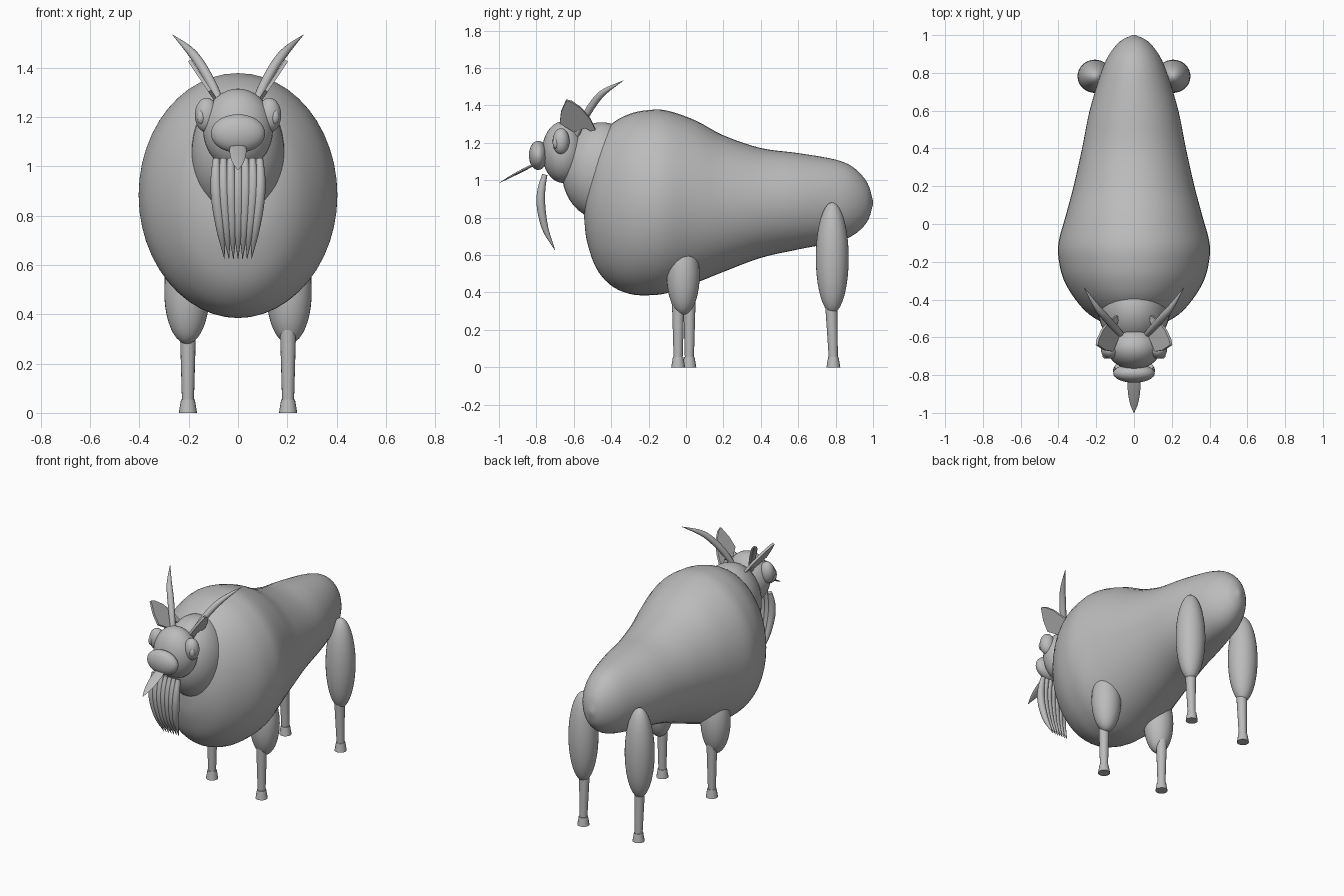
import bpy, bmesh, math
from mathutils import Vector, Matrix

cube = bpy.data.objects.get("Cube")
if cube:
    bpy.data.objects.remove(cube, do_unlink=True)

grey = bpy.data.materials.new("plain grey")
grey.use_nodes = True
grey.diffuse_color = (0.5, 0.5, 0.5, 1)
grey.node_tree.nodes["Principled BSDF"].inputs["Base Color"].default_value = (0.5, 0.5, 0.5, 1)


def finish(name, bm, angle=40):
    bmesh.ops.recalc_face_normals(bm, faces=bm.faces)
    mesh = bpy.data.meshes.new(name)
    bm.to_mesh(mesh)
    bm.free()
    mesh.materials.append(grey)
    ob = bpy.data.objects.new(name, mesh)
    bpy.context.collection.objects.link(ob)
    bpy.ops.object.select_all(action='DESELECT')
    ob.select_set(True)
    bpy.context.view_layer.objects.active = ob
    bpy.ops.object.shade_smooth_by_angle(angle=math.radians(angle))
    return ob


def ellipsoid(name, centre, radii, rot=None):
    bm = bmesh.new()
    m = Matrix.LocRotScale(Vector(centre), rot, Vector(radii))
    bmesh.ops.create_uvsphere(bm, u_segments=32, v_segments=20, radius=1, matrix=m)
    return finish(name, bm)


def smooth_path(points, steps=6):
    """Catmull-Rom samples through points of any dimension."""
    p = [Vector(q) for q in points]
    p = [2 * p[0] - p[1]] + p + [2 * p[-1] - p[-2]]
    out = []
    for a, b, c, d in zip(p, p[1:], p[2:], p[3:]):
        for i in range(steps):
            t = i / steps
            out.append(0.5 * (2 * b + (c - a) * t + (2 * a - 5 * b + 4 * c - d) * t**2
                              + (3 * b - a - 3 * c + d) * t**3))
    return out + [p[-2]]


def loft(name, rings, angle=40):
    bm = bmesh.new()
    loops = [[bm.verts.new(v) for v in ring] for ring in rings]
    n = len(loops[0])
    for a, b in zip(loops, loops[1:]):
        for i in range(n):
            bm.faces.new((a[i], a[(i + 1) % n], b[(i + 1) % n], b[i]))
    bm.faces.new(loops[0])
    bm.faces.new(loops[-1])
    return finish(name, bm, angle)


def tube(name, path, radii, flat=1.0, sides=12, steps=5):
    """Tapered tube; flat squashes it across the x direction's normal."""
    pts = smooth_path(path, steps)
    rad = smooth_path([(r, 0) for r in radii], steps)
    rings = []
    for i, p in enumerate(pts):
        tangent = (pts[min(i + 1, len(pts) - 1)] - pts[max(i - 1, 0)]).normalized()
        side = (Vector((1, 0, 0)) - tangent * tangent.x).normalized()
        up = tangent.cross(side)
        r = max(rad[i][0], 0.001)
        rings.append([p + side * r * math.cos(math.tau * k / sides)
                      + up * r * flat * math.sin(math.tau * k / sides) for k in range(sides)])
    return loft(name, rings)


# Body: stations of y, bottom z, top z, half width
stations = [(-.545, .80, .84, .02), (-.53, .675, 1.02, .14), (-.48, .53, 1.20, .235),
            (-.4, .437, 1.30, .31), (-.3, .392, 1.355, .37), (-.2, .385, 1.375, .397),
            (-.1, .397, 1.372, .4), (.05, .45, 1.32, .36), (.2, .51, 1.24, .32),
            (.4, .585, 1.172, .275), (.6, .63, 1.145, .235), (.8, .67, 1.11, .175),
            (.9, .71, 1.065, .13), (.97, .78, .985, .07), (1.0, .87, .89, .008)]
rings = []
for y, low, high, w in smooth_path(stations, 5):
    rings.append([Vector((w * math.cos(math.tau * k / 48), y,
                          (low + high) / 2 + (high - low) / 2 * math.sin(math.tau * k / 48)))
                  for k in range(48)])
loft("body", rings, 60)

# Neck, head and muzzle
ellipsoid("neck", (0, -.45, 1.05), (.19, .215, .26))
ellipsoid("head", (0, -.655, 1.15), (.142, .115, .165))
ellipsoid("muzzle", (0, -.79, 1.133), (.11, .05, .078))
tube("tongue", [(0, -.76, 1.11), (0, -.86, 1.06), (0, -.94, 1.018), (0, -1, .985)],
     [.028, .034, .024, .002], flat=.22)

# Beard strands converging to points
for i in range(-3, 4):
    u = i / 3
    tube(f"beard_strand_{i + 4}",
         [(.088 * u, -.755, 1.03), (.09 * u, -.773, .95), (.085 * u, -.775, .86),
          (.07 * u, -.752, .74), (.055 * u, -.70, .625)],
         [.014, .021, .023, .017, .001])

for s, side in ((1, "left"), (-1, "right")):
    # Eyes
    ellipsoid(f"eye_{side}", (s * .127, -.668, 1.208), (.048, .045, .07))
    ellipsoid(f"pupil_{side}", (s * .15, -.695, 1.2), (.018, .018, .03))

    # Horns sweeping up, out and back
    tube(f"horn_{side}", [(s * .065, -.59, 1.235), (s * .10, -.55, 1.32), (s * .15, -.495, 1.41),
                          (s * .198, -.438, 1.472), (s * .265, -.335, 1.533)],
         [.016, .019, .02, .016, .001])

    # Ears: thin leaning leaf plates
    outline = [(-.60, 1.265), (-.675, 1.31), (-.668, 1.37), (-.64, 1.433), (-.61, 1.425),
               (-.56, 1.39), (-.51, 1.33), (-.475, 1.255), (-.54, 1.285)]
    bm = bmesh.new()
    face = bm.faces.new([bm.verts.new((s * (.075 + (z - 1.26) * .67), y, z)) for y, z in outline])
    top = bmesh.ops.extrude_face_region(bm, geom=[face])
    bmesh.ops.translate(bm, vec=(s * .012, 0, -.008),
                        verts=[v for v in top["geom"] if isinstance(v, bmesh.types.BMVert)])
    finish(f"ear_{side}", bm, 30)

    # Legs: haunch, shank and flared hoof
    front_y = -.042 if s > 0 else .018
    legs = (("front", -.015, .49, .21, front_y, front_y), ("rear", .782, .585, .297, .775, .788))
    for end, hy, hz, rz, knee_y, foot_y in legs:
        ellipsoid(f"{end}_haunch_{side}", (s * .207, hy, hz), (.092, .088, rz))
        tube(f"{end}_shank_{side}", [(s * .203, knee_y, .38), (s * .203, foot_y, .04)],
             [.034, .024], sides=16)
        tube(f"{end}_hoof_{side}", [(s * .203, foot_y, .055), (s * .203, foot_y, 0)],
             [.028, .037], sides=16, steps=1)
